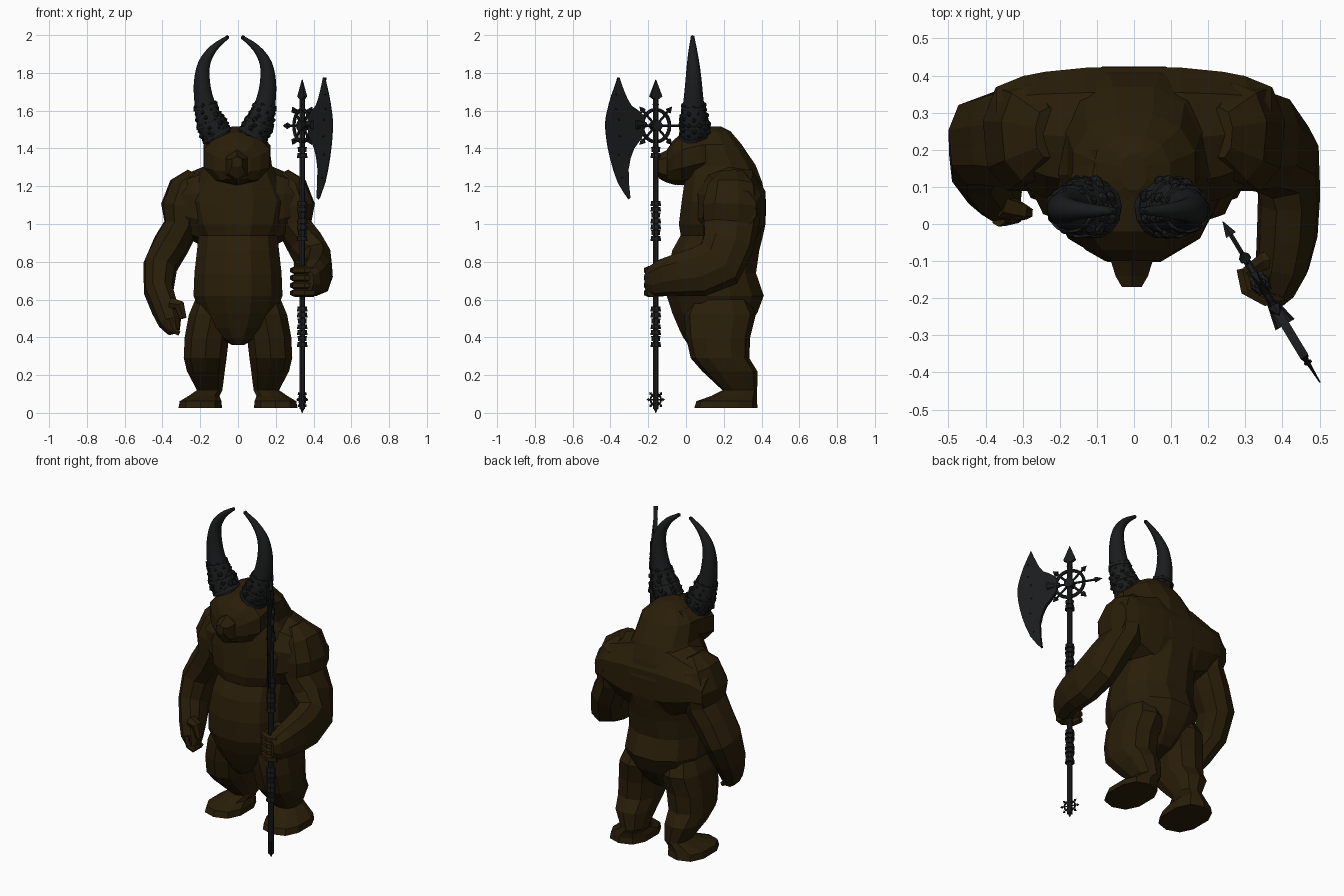
import bpy, bmesh, math, random
from mathutils import Vector, Matrix

random.seed(4)
cube = bpy.data.objects.get("Cube")
if cube:
    bpy.data.objects.remove(cube)


def material(name, rgb):
    m = bpy.data.materials.new(name)
    m.use_nodes = True
    m.diffuse_color = (*rgb, 1)
    bsdf = m.node_tree.nodes["Principled BSDF"]
    bsdf.inputs["Base Color"].default_value = (*rgb, 1)
    bsdf.inputs["Roughness"].default_value = 0.8
    return m


FUR = material("dark brown fur", (0.0225, 0.0128, 0.0026))
IRON = material("black iron", (0.0108, 0.0114, 0.0122))


def finish(bm, name, mat, smooth=False):
    bmesh.ops.recalc_face_normals(bm, faces=bm.faces)
    mesh = bpy.data.meshes.new(name)
    bm.to_mesh(mesh)
    bm.free()
    mesh.materials.append(mat)
    ob = bpy.data.objects.new(name, mesh)
    bpy.context.collection.objects.link(ob)
    if smooth:
        bpy.ops.object.select_all(action='DESELECT')
        ob.select_set(True)
        bpy.context.view_layer.objects.active = ob
        bpy.ops.object.shade_smooth_by_angle(angle=math.radians(40))
    return ob


def ring(c, a, b, n=10, power=0.85):
    """Rounded closed section around c with half axes a and b."""
    pts = []
    for i in range(n):
        t = math.tau * (i + 0.5) / n
        s, k = math.sin(t), math.cos(t)
        pts.append(Vector(c) + Vector(a) * math.copysign(abs(k) ** power, k)
                   + Vector(b) * math.copysign(abs(s) ** power, s))
    return pts


def loft(bm, rings):
    rows = [[bm.verts.new(p) for p in r] for r in rings]
    n = len(rows[0])
    for r, s in zip(rows, rows[1:]):
        for i in range(n):
            bm.faces.new((r[i], r[(i + 1) % n], s[(i + 1) % n], s[i]))
    bm.faces.new(rows[0])
    bm.faces.new(rows[-1])


def limb(bm, path, ref=(1, 0, 0), n=8, power=0.85):
    """Loft along a path of (x, y, z, radius across, radius along ref)."""
    pts = [Vector(p[:3]) for p in path]
    rings = []
    for i, p in enumerate(path):
        t = (pts[min(i + 1, len(pts) - 1)] - pts[max(i - 1, 0)]).normalized()
        a = t.cross(Vector(ref)).normalized()
        rings.append(ring(pts[i], a * p[3], a.cross(t) * p[-1], n, power))
    loft(bm, rings)


def rod(bm, p, q, r1, r2, n=8):
    p, q = Vector(p), Vector(q)
    rot = (q - p).to_track_quat('Z', 'Y').to_matrix().to_4x4()
    bmesh.ops.create_cone(bm, cap_ends=True, segments=n, radius1=r1, radius2=r2,
                          depth=(q - p).length, matrix=Matrix.Translation((p + q) / 2) @ rot)


def stud(bm, p, r):
    bmesh.ops.create_icosphere(bm, subdivisions=1, radius=r, matrix=Matrix.Translation(p))


def flip(path, side, shift=0):
    return [(p[0] * side + shift, *p[1:]) for p in path]


# Torso: height, half width, front, back
TORSO = [(.36, .035, .01, .16), (.4, .1, -.02, .28), (.45, .155, -.045, .33), (.53, .205, -.08, .385),
         (.62, .243, -.11, .42), (.74, .238, -.105, .378), (.86, .224, -.08, .395), (.94, .215, -.035, .415),
         (1.0, .25, -.045, .428), (1.12, .28, -.03, .432), (1.22, .235, -.015, .41), (1.31, .185, .0, .375),
         (1.42, .17, .0, .3), (1.49, .1, .03, .24), (1.515, .035, .09, .19)]
bm = bmesh.new()
loft(bm, [ring((0, (f + b) / 2, z), (w, 0, 0), (0, (b - f) / 2, 0), 12, .9) for z, w, f, b in TORSO])
finish(bm, "torso", FUR)

# Shoulders and upper back: x, y, z, half depth, half height
YOKE = [(.37, .255, 1.08, .12, .11), (.3, .25, 1.1, .155, .155), (.24, .24, 1.095, .178, .185),
        (.13, .23, 1.09, .2, .235)]
bm = bmesh.new()
loft(bm, [ring((x, y, z), (0, d, 0), (0, 0, h), 10, .9)
          for x, y, z, d, h in flip(YOKE, -1) + YOKE[::-1]])
finish(bm, "shoulders", FUR)

# Head and muzzle: depth, centre height, half width, half height
HEAD = [(.2, 1.38, .15, .12), (.08, 1.37, .185, .14), (-.02, 1.345, .182, .14),
        (-.07, 1.325, .13, .115), (-.1, 1.31, .075, .085)]
MUZZLE = [(-.05, 1.315, .09, .11), (-.105, 1.305, .062, .085), (-.14, 1.305, .05, .066),
          (-.17, 1.328, .03, .03)]
for name, rows, n in (("head", HEAD, 10), ("muzzle", MUZZLE, 6)):
    bm = bmesh.new()
    loft(bm, [ring((-.006, y, z), (w, 0, 0), (0, 0, h), n, .9) for y, z, w, h in rows])
    finish(bm, name, FUR)

# Legs with feet: height, centre x and y, half sizes
LEG = [(.6, .13, .18, .1, .15), (.52, .14, .18, .125, .19), (.4, .165, .17, .122, .17),
       (.29, .174, .18, .118, .155), (.22, .17, .232, .104, .146), (.12, .15, .285, .07, .092),
       (.09, .18, .255, .085, .12), (.062, .198, .215, .115, .16), (.025, .2, .212, .12, .168)]
for s, side in ((1, "left"), (-1, "right")):
    bm = bmesh.new()
    loft(bm, [ring((s * x, y, z), (a, 0, 0), (0, b, 0), 10, .8) for z, x, y, a, b in LEG])
    finish(bm, side + "_leg", FUR)

# Arms share the shoulder; the left forearm reaches forward to the pole
SHOULDER = [(.23, .245, 1.27, .07, .04), (.265, .245, 1.2, .135, .1), (.295, .24, 1.09, .16, .115),
            (.3, .235, .99, .15, .095)]
HANGING = [(.355, .23, .89, .135, .098), (.412, .22, .78, .125, .092), (.42, .17, .65, .105, .08),
           (.385, .105, .55, .085, .072), (.36, .065, .48, .062, .062), (.34, .05, .43, .045, .035)]
REACHING = [(.36, .22, .89, .14, .098), (.41, .17, .79, .145, .092), (.418, .07, .75, .135, .085),
            (.413, -.03, .735, .118, .083), (.4, -.11, .72, .102, .074), (.38, -.17, .7, .085, .06),
            (.365, -.205, .7, .06, .04)]
for name, forearm, s in (("right_arm", HANGING, -1), ("left_arm", REACHING, 1)):
    bm = bmesh.new()
    limb(bm, flip(SHOULDER + forearm, s), n=9)
    finish(bm, name, FUR)

# Hands: curled fingers and a thumb
bm = bmesh.new()
for i in range(4):
    y = .015 + .024 * i
    limb(bm, [(-.365, y, .5, .02, .022), (-.345, y, .44, .019, .02), (-.31, y, .42, .014, .012)],
         ref=(0, 1, 0), n=6)
limb(bm, [(-.355, .05, .58, .035, .035), (-.31, .035, .57, .03, .028), (-.29, .03, .5, .02, .018)],
     ref=(0, 1, 0), n=6)
finish(bm, "right_hand", FUR)
bm = bmesh.new()
for i in range(4):
    z = .635 + .04 * i
    limb(bm, [(.4, -.185, z, .022, .022), (.355, -.2, z, .024, .022), (.305, -.175, z, .022, .022),
              (.292, -.12, z, .018, .018)], ref=(0, 0, 1), n=6)
limb(bm, [(.4, -.09, .78, .035, .035), (.35, -.1, .795, .026, .026), (.305, -.13, .78, .018, .018)],
     ref=(0, 0, 1), n=6)
finish(bm, "left_hand", FUR)


def smooth_path(path, steps=3):
    """Catmull-Rom resampling of a tuple path."""
    out = []
    for i in range(len(path) - 1):
        p0, p1, p2, p3 = (path[max(0, min(len(path) - 1, i + k))] for k in (-1, 0, 1, 2))
        for j in range(steps):
            t = j / steps
            out.append(tuple(.5 * (2 * b + (c - a) * t + (2 * a - 5 * b + 4 * c - d) * t * t
                                   + (3 * b - a - 3 * c + d) * t ** 3)
                             for a, b, c, d in zip(p0, p1, p2, p3)))
    return out + [path[-1]]


# Horns with banded, studded bases, set slightly to the right
HORN = [(.08, .045, 1.445, .07), (.107, .045, 1.49, .08), (.138, .042, 1.56, .071), (.163, .04, 1.65, .054),
        (.175, .04, 1.75, .044), (.163, .038, 1.85, .033), (.113, .036, 1.93, .021), (.042, .035, 1.987, .01)]
for s, side in ((1, "left"), (-1, "right")):
    path = flip(smooth_path(HORN), s, -.016)
    bm = bmesh.new()
    limb(bm, path, ref=(0, 1, 0), n=14, power=1)
    stud(bm, path[-1][:3], .013)
    finish(bm, side + "_horn", IRON, True)
    bm = bmesh.new()
    for i in range(1, 9):
        p, q = Vector(path[i][:3]), Vector(path[i + 1][:3])
        t = (q - p).normalized()
        r = path[i][3]
        if i % 3 == 2:
            rod(bm, p - t * .009, p + t * .009, r + .008, r + .005, 14)
        a = t.cross(Vector((0, 1, 0))).normalized() * r * .93
        for v in ring(p + t * .01, a, a.cross(t), 7 + i % 2, 1):
            stud(bm, v, r * random.uniform(.12, .26))
    finish(bm, side + "_horn_studs", IRON)


# Poleaxe, built flat in its own plane then turned
def place(ob):
    ob.location = (.34, -.16, 0)
    ob.rotation_euler.z = math.atan2(-.856, .517)


bm = bmesh.new()
rod(bm, (0, 0, .02), (0, 0, 1.66), .016, .016)
rod(bm, (0, 0, 0), (0, 0, .03), .002, .014)
for z0, count in ((.35, 7), (.91, 7), (1.35, 2)):
    for i in range(count):
        z = z0 + i * .031
        rod(bm, (0, 0, z), (0, 0, z + .026), .029 - .006 * (i % 3 == 1), .025)
place(finish(bm, "pole", IRON))

# Spear point
bm = bmesh.new()
loft(bm, [ring((0, 0, z), (a, 0, 0), (0, b, 0), 4, 1) for z, a, b in
          [(1.62, .014, .012), (1.66, .016, .014), (1.675, .05, .014), (1.765, .002, .002)]])
place(finish(bm, "spear_point", IRON))

# Blade stations: inner u, z and edge u, z
BLADE = [(.231, 1.775, .235, 1.77), (.2, 1.7, .275, 1.68), (.155, 1.625, .3, 1.6), (.08, 1.575, .312, 1.54),
         (.08, 1.475, .307, 1.46), (.14, 1.4, .283, 1.35), (.175, 1.29, .235, 1.22), (.164, 1.14, .168, 1.13)]
bm = bmesh.new()
loft(bm, [[Vector((ui, -.012, zi)), Vector((uo, -.002, zo)), Vector((uo, .002, zo)), Vector((ui, .012, zi))]
          for ui, zi, uo, zo in smooth_path(BLADE, 2)])
rod(bm, (.06, 0, 1.525), (.13, 0, 1.525), .014, .03)
for ui, zi, uo, zo in BLADE[1:-1]:
    for y in (-.006, .006):
        stud(bm, (ui * .35 + uo * .65, y, zi * .35 + zo * .65), .006)
place(finish(bm, "axe_blade", IRON))


# Spiked wheels at the head and foot of the pole
def wheel(name, z, radius, tube, reach, back):
    bm = bmesh.new()
    c = Vector((0, 0, z))

    def spoke(i, n):
        t = math.tau * i / n
        return Vector((math.cos(t), 0, math.sin(t)))

    rows = [[bm.verts.new(v) for v in ring(c + spoke(i, 24) * radius, spoke(i, 24) * tube, (0, tube, 0), 6, 1)]
            for i in range(24)]
    for r, s in zip(rows, rows[1:] + rows[:1]):
        for j in range(6):
            k = (j + 1) % 6
            bm.faces.new((r[j], r[k], s[k], s[j]))
    for i in range(8):
        d = spoke(i, 8)
        end = back if i == 4 else reach
        rod(bm, c, c + d * end * .85, tube * .7, tube * .7, 6)
        rod(bm, c + d * end * .78, c + d * end, tube * 1.8, tube * .1, 6)
    rod(bm, c - Vector((0, tube * 2, 0)), c + Vector((0, tube * 2, 0)), radius * .35, radius * .35, 10)
    place(finish(bm, name, IRON))


wheel("head_wheel", 1.52, .085, .01, .142, .195)
wheel("foot_wheel", .07, .032, .005, .056, .056)
